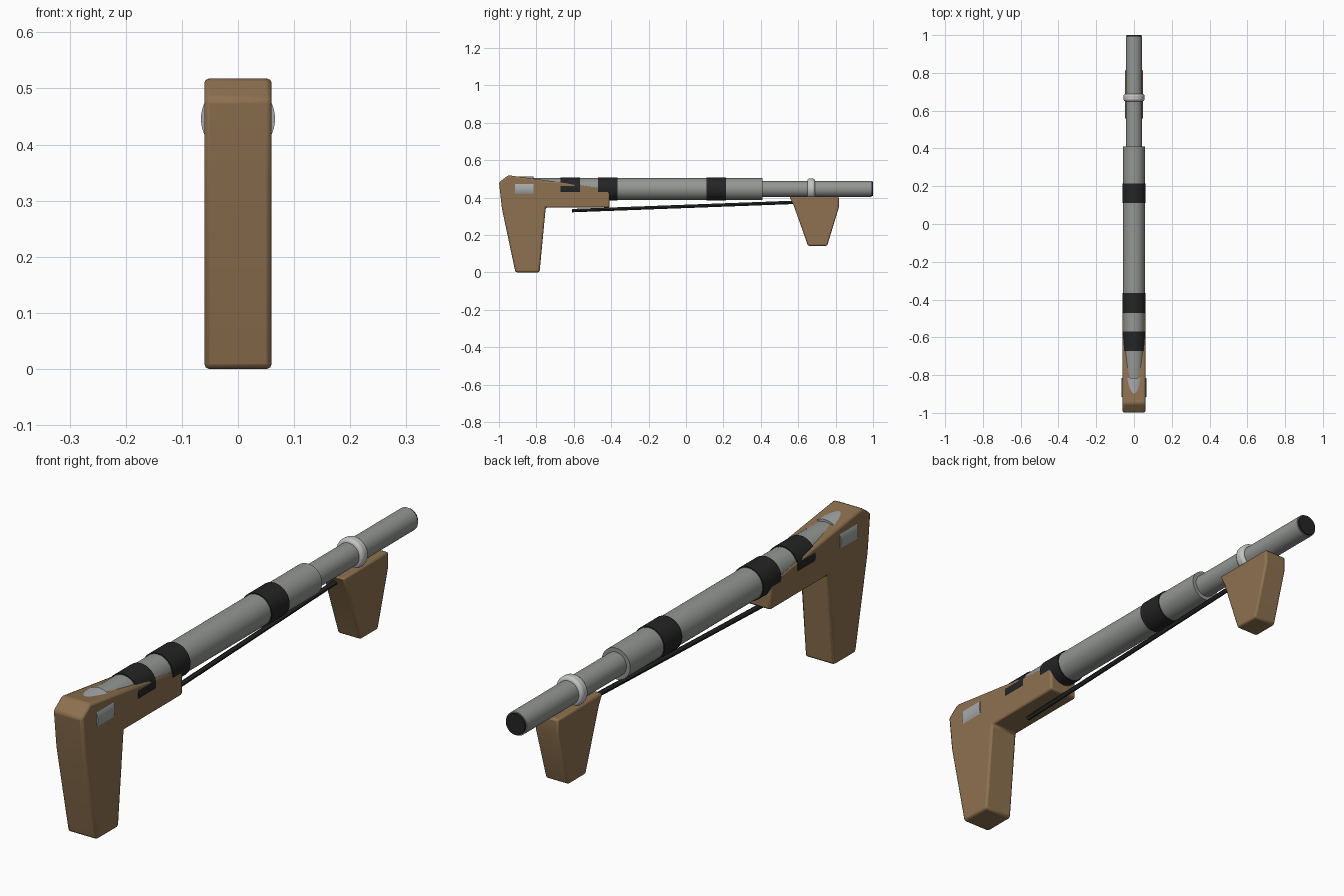
import bpy, bmesh, math
from mathutils import Vector

if "Cube" in bpy.data.objects:
    bpy.data.objects.remove(bpy.data.objects["Cube"])


def material(name, rgb):
    m = bpy.data.materials.new(name)
    m.diffuse_color = (*rgb, 1)
    m.use_nodes = True
    m.node_tree.nodes["Principled BSDF"].inputs["Base Color"].default_value = m.diffuse_color
    return m


WOOD = material("brown wood", (0.27, 0.165, 0.08))
STEEL = material("grey steel", (0.29, 0.305, 0.29))
LIGHT = material("light steel", (0.38, 0.395, 0.40))
PALE = material("pale ring metal", (0.55, 0.56, 0.55))
BLACK = material("black", (0.018, 0.018, 0.018))

AXIS_Z = 0.446


def make_object(bm, name, mat, bevel=0.0, segments=2):
    bmesh.ops.recalc_face_normals(bm, faces=bm.faces)
    mesh = bpy.data.meshes.new(name)
    bm.to_mesh(mesh)
    bm.free()
    mesh.materials.append(mat)
    ob = bpy.data.objects.new(name, mesh)
    bpy.context.collection.objects.link(ob)
    if bevel:
        mod = ob.modifiers.new("bevel", "BEVEL")
        mod.width, mod.segments = bevel, segments
        mod.limit_method, mod.angle_limit = "ANGLE", math.radians(20)
    bpy.ops.object.select_all(action="DESELECT")
    ob.select_set(True)
    bpy.context.view_layer.objects.active = ob
    bpy.ops.object.shade_smooth_by_angle(angle=math.radians(30))
    return ob


def rod(name, mat, start, end, radius, sides=48, bevel=0.0, segments=2):
    """Capped cylinder between two points."""
    a, b = Vector(start), Vector(end)
    bm = bmesh.new()
    bmesh.ops.create_cone(bm, cap_ends=True, segments=sides, radius1=radius,
                          radius2=radius, depth=(b - a).length)
    bmesh.ops.rotate(bm, verts=bm.verts,
                     matrix=(b - a).to_track_quat("Z", "X").to_matrix())
    bmesh.ops.translate(bm, verts=bm.verts, vec=(a + b) / 2)
    return make_object(bm, name, mat, bevel, segments)


def tube(name, mat, y0, y1, radius, **kw):
    return rod(name, mat, (0, y0, AXIS_Z), (0, y1, AXIS_Z), radius, **kw)


def slab(name, mat, profile, half_width, bevel):
    """Side profile (y, z) extruded across x."""
    bm = bmesh.new()
    face = bm.faces.new([bm.verts.new((-half_width, y, z)) for y, z in profile])
    out = bmesh.ops.extrude_face_region(bm, geom=[face])
    verts = [g for g in out["geom"] if isinstance(g, bmesh.types.BMVert)]
    bmesh.ops.translate(bm, verts=verts, vec=(2 * half_width, 0, 0))
    return make_object(bm, name, mat, bevel)


# Wooden grips
slab("main_handle", WOOD,
     [(-1.0, 0.482), (-0.95, 0.519), (-0.408, 0.446), (-0.408, 0.346),
      (-0.75, 0.346), (-0.783, 0.0), (-0.912, 0.0), (-0.984, 0.34)], 0.06, 0.009)
slab("forward_grip", WOOD,
     [(0.552, 0.405), (0.817, 0.405), (0.817, 0.347), (0.755, 0.142),
      (0.652, 0.142), (0.575, 0.36)], 0.047, 0.007)

# Telescoping tubes
tube("main_tube", STEEL, -0.83, 0.41, 0.058)
tube("inner_tube", STEEL, 0.38, 0.993, 0.043)
tube("tube_opening", BLACK, 0.985, 1.0, 0.039)

# Plug showing through the sides and top of the handle
tube("end_plug", LIGHT, -0.915, -0.815, 0.066)

# Black bands
for i, y in enumerate((-0.62, -0.418, 0.162)):
    tube(f"black_band_{i + 1}", BLACK, y - 0.052, y + 0.052, 0.062)

# Rounded ring above the forward grip
tube("pale_ring", PALE, 0.649, 0.689, 0.056, bevel=0.012, segments=4)

# Thin rod linking the two grips
rod("link_rod", BLACK, (0, -0.61, 0.33), (0, 0.60, 0.375), 0.009, sides=12)
